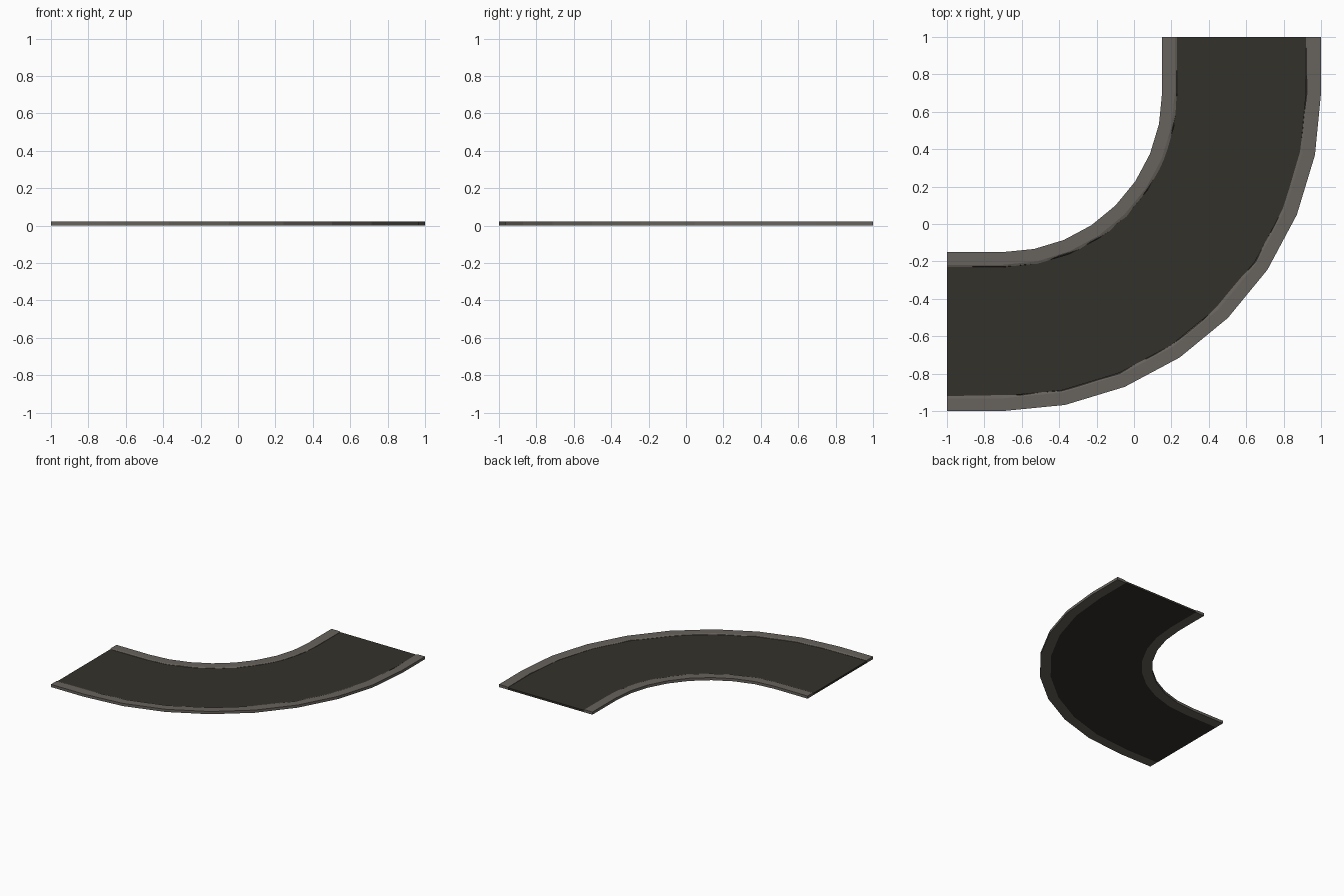
import bpy, bmesh, math, random

if "Cube" in bpy.data.objects:
    bpy.data.objects.remove(bpy.data.objects["Cube"])

random.seed(3)
CX, CY = -0.7, 0.7      # centre of the bend
SEGS = 8                # low-poly steps through the 90 degree turn


def material(name, rgb):
    m = bpy.data.materials.new(name)
    m.diffuse_color = (*rgb, 1)
    m.use_nodes = True
    m.node_tree.nodes["Principled BSDF"].inputs["Base Color"].default_value = m.diffuse_color
    return m


asphalt = material("dark asphalt", (0.034, 0.031, 0.023))
stone = material("kerb stone", (0.135, 0.122, 0.107))


def stations(sub):
    """Path steps as (angle, straight offset, facet radius factor)."""
    out = [(0, -0.3, 1)]
    step = math.pi / 2 / SEGS
    for i in range(SEGS * sub + 1):
        a = i * step / sub
        local = a % step if i % sub else 0
        out.append((a, 0, math.cos(step / 2) / math.cos(local - step / 2)))
    out.append((math.pi / 2, 0.3, 1))
    return out


def place(r, z, s):
    a, off, k = s
    return (CX + r * k * math.sin(a) + (off if a == 0 else 0),
            CY - r * k * math.cos(a) + (off if a > 0 else 0), z)


def sweep(name, profile, mat, sub=1, wobble=()):
    """Sweep a closed (radius, height) profile round the bend."""
    bm = bmesh.new()
    rings = []
    for s in stations(sub):
        ring = []
        for i, (r, z) in enumerate(profile):
            if i in wobble and s[1] == 0:
                r += random.uniform(-0.006, 0.006)
            ring.append(bm.verts.new(place(r, z, s)))
        rings.append(ring)
    n = len(profile)
    for a, b in zip(rings, rings[1:]):
        for i in range(n):
            j = (i + 1) % n
            bm.faces.new((a[i], a[j], b[j], b[i]))
    bm.faces.new(rings[0])
    bm.faces.new(rings[-1])
    bmesh.ops.recalc_face_normals(bm, faces=bm.faces)
    me = bpy.data.meshes.new(name)
    bm.to_mesh(me)
    bm.free()
    me.materials.append(mat)
    ob = bpy.data.objects.new(name, me)
    bpy.context.collection.objects.link(ob)
    return ob


# Road bed between the kerbs
sweep("road_surface", [(0.93, 0), (1.62, 0), (1.62, 0.016), (0.93, 0.016)], asphalt)

# Raised kerbs with a slightly worn inner edge
sweep("inner_kerb", [(0.85, 0), (0.93, 0), (0.93, 0.018), (0.918, 0.022), (0.85, 0.022)],
      stone, 3, (2,))
sweep("outer_kerb", [(1.70, 0), (1.62, 0), (1.62, 0.018), (1.632, 0.022), (1.70, 0.022)],
      stone, 3, (2,))
